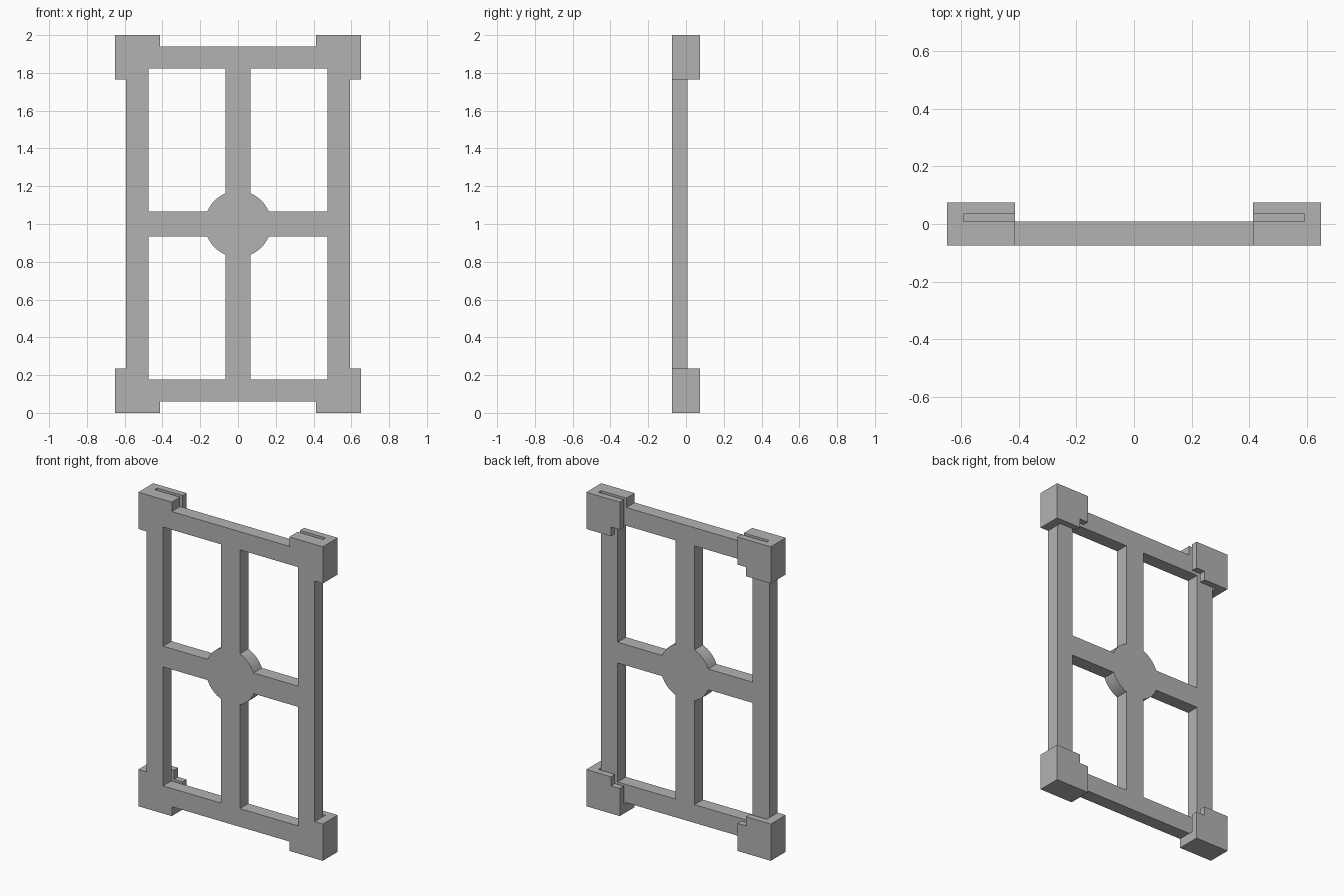
import bpy, bmesh, math

cube = bpy.data.objects.get("Cube")
if cube:
    bpy.data.objects.remove(cube, do_unlink=True)

FRONT, BACK, DEEP = -0.075, 0.009, 0.075   # depth levels
HALF_W, HALF_H = 0.593, 0.94               # lattice plate
OPEN_W, OPEN_H = 0.475, 0.824              # outer edges of the openings
BAR, HUB = 0.066, 0.175                    # cross bar half width, hub radius

grey = bpy.data.materials.new("plain grey")
grey.use_nodes = True
grey.diffuse_color = (0.45, 0.45, 0.45, 1)
grey.node_tree.nodes["Principled BSDF"].inputs["Base Color"].default_value = (0.45, 0.45, 0.45, 1)


def prism(name, outline, y0, y1):
    """Extrude an outline of (x, z - 1) points from y0 to y1."""
    bm = bmesh.new()
    face = bm.faces.new([bm.verts.new((x, y0, z + 1)) for x, z in outline])
    out = bmesh.ops.extrude_face_region(bm, geom=[face])
    for v in out["geom"]:
        if isinstance(v, bmesh.types.BMVert):
            v.co.y = y1
    bmesh.ops.recalc_face_normals(bm, faces=bm.faces)
    mesh = bpy.data.meshes.new(name)
    bm.to_mesh(mesh)
    bm.free()
    mesh.materials.append(grey)
    obj = bpy.data.objects.new(name, mesh)
    bpy.context.collection.objects.link(obj)
    return obj


def rect(x0, x1, z0, z1):
    return [(x0, z0), (x1, z0), (x1, z1), (x0, z1)]


def combine(target, tool, operation):
    """Apply a boolean and discard the tool."""
    mod = target.modifiers.new(operation.lower(), "BOOLEAN")
    mod.operation, mod.solver, mod.object = operation, "EXACT", tool
    bpy.context.view_layer.update()
    bpy.context.view_layer.objects.active = target
    bpy.ops.object.modifier_apply(modifier=mod.name)
    bpy.data.objects.remove(tool, do_unlink=True)


# Lattice plate
frame = prism("window_frame", rect(-HALF_W, HALF_W, -HALF_H, HALF_H), FRONT, BACK)
quarters = [(sx, sz) for sx in (-1, 1) for sz in (-1, 1)]

# Thick corner blocks
for sx, sz in quarters:
    block = prism("corner_block", rect(*sorted((sx * 0.414, sx * 0.65)),
                                       *sorted((sz * 0.766, sz * 1.0))), FRONT, DEEP)
    combine(frame, block, "UNION")

# Four openings, each with its inner corner rounded out by the hub
start = math.asin(BAR / HUB)
arc = [start + (math.pi / 2 - 2 * start) * i / 12 for i in range(13)]
opening = [(HUB * math.cos(a), HUB * math.sin(a)) for a in arc]
opening += [(BAR, OPEN_H), (OPEN_W, OPEN_H), (OPEN_W, BAR)]
for sx, sz in quarters:
    cutter = prism("opening_cutter", [(x * sx, z * sz) for x, z in opening], -0.2, 0.2)
    combine(frame, cutter, "DIFFERENCE")

# Panel slot behind the plate, open at the top
slot = prism("slot_cutter", rect(-HALF_W, HALF_W, -HALF_H, 1.1), BACK, 0.034)
combine(frame, slot, "DIFFERENCE")

# Smooth hub rim, sharp edges elsewhere
bpy.ops.object.select_all(action="DESELECT")
frame.select_set(True)
bpy.context.view_layer.objects.active = frame
bpy.ops.object.shade_smooth_by_angle(angle=math.radians(30))
